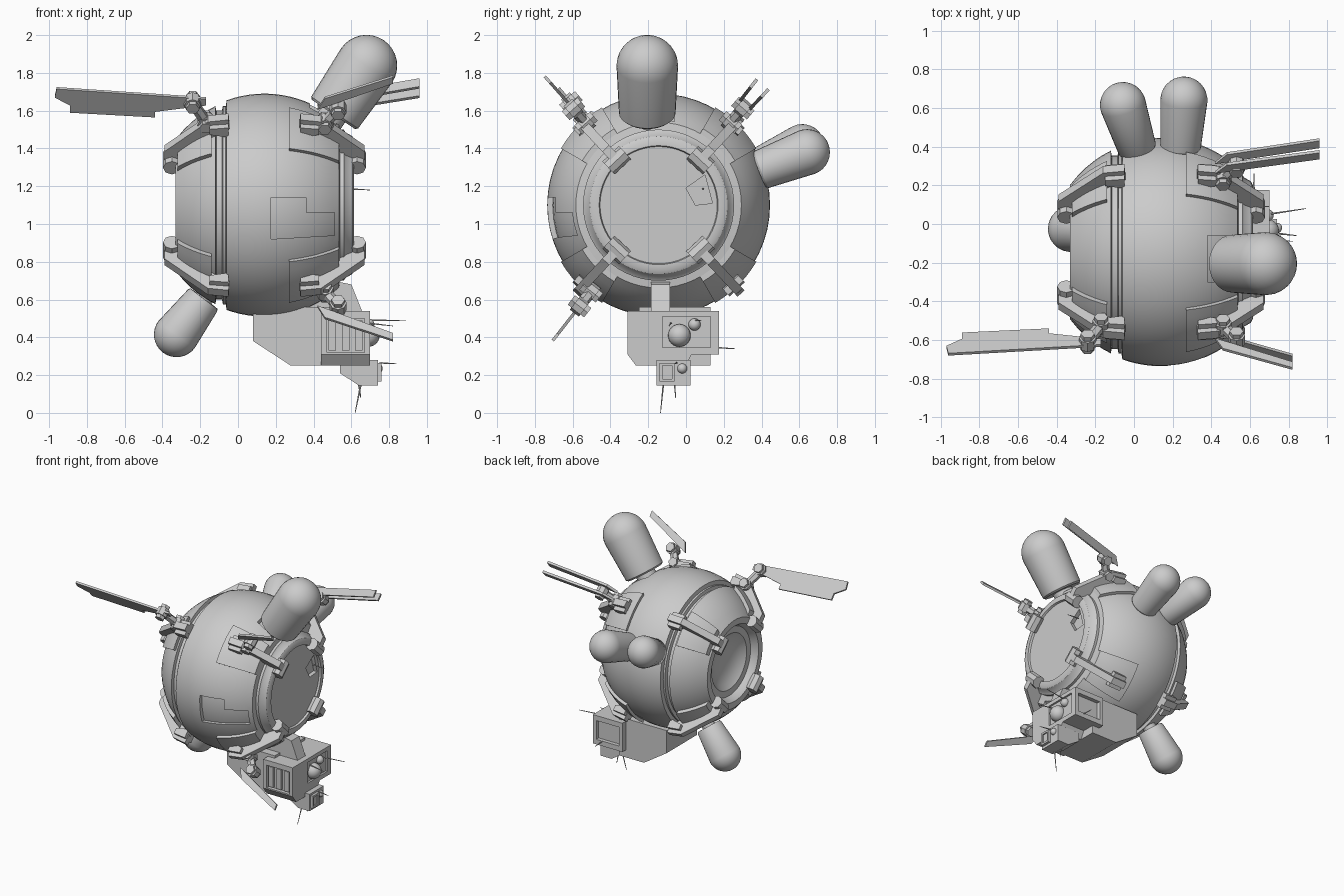
import bpy, bmesh
from math import sin, cos, pi, radians, sqrt
from mathutils import Vector, Matrix

if "Cube" in bpy.data.objects:
    bpy.data.objects.remove(bpy.data.objects["Cube"])

CY, CZ, CX, R = -0.145, 1.10, 0.14, 0.59      # hull centre and radius
HULL = Matrix.Translation((0, CY, CZ))


def finish(name, bm, mat=None):
    bmesh.ops.remove_doubles(bm, verts=bm.verts, dist=1e-5)
    bmesh.ops.recalc_face_normals(bm, faces=bm.faces)
    me = bpy.data.meshes.new(name)
    bm.to_mesh(me)
    bm.free()
    ob = bpy.data.objects.new(name, me)
    bpy.context.collection.objects.link(ob)
    if mat:
        ob.matrix_world = mat
    return ob


def revolve(name, prof, n=48, mat=None, a0=0, a1=2 * pi):
    """Turn (x, r) points about x; a partial turn is treated as a closed loop with caps."""
    bm = bmesh.new()
    full = a1 - a0 > 6.28
    rings = []
    for i in range(n + (0 if full else 1)):
        a = a0 + (a1 - a0) * i / n
        rings.append([bm.verts.new((x, r * cos(a), r * sin(a))) for x, r in prof])
    m = len(prof)
    for i in range(n):
        p, q = rings[i], rings[(i + 1) % len(rings)]
        for j in range(m - 1 if full else m):
            k = (j + 1) % m
            bm.faces.new((p[j], p[k], q[k], q[j]))
    if not full:
        bm.faces.new(rings[0])
        bm.faces.new(rings[-1])
    bmesh.ops.remove_doubles(bm, verts=bm.verts, dist=1e-5)
    return finish(name, bm, mat)


def prism(name, pts, f, w0, w1):
    """Extrude a 2D outline between w0 and w1, f maps (u, v, w) to space."""
    bm = bmesh.new()
    a = [bm.verts.new(f(u, v, w0)) for u, v in pts]
    b = [bm.verts.new(f(u, v, w1)) for u, v in pts]
    bm.faces.new(a)
    bm.faces.new(b)
    for i in range(len(pts)):
        j = (i + 1) % len(pts)
        bm.faces.new((a[i], a[j], b[j], b[i]))
    return finish(name, bm)


def box(name, x0, x1, y0, y1, z0, z1):
    return prism(name, [(x0, z0), (x1, z0), (x1, z1), (x0, z1)], XZ, y0, y1)


def along(p, q):
    d = Vector(q) - Vector(p)
    return Matrix.Translation(p) @ d.to_track_quat('X', 'Z').to_matrix().to_4x4(), d.length


def rod(name, p, q, r, n=8, tip=None):
    m, L = along(p, q)
    tip = r if tip is None else tip
    return revolve(name, [(0, 0), (0, r), (L, tip), (L, 0)], n, m)


def capsule(name, base, dome, r0, r1):
    m, L = along(base, dome)
    prof = [(-.12, 0), (-.12, r0 * .5), (0, r0 * .5), (0, r0 * .92), (.012, r0), (L, r1)]
    prof += [(L + r1 * sin(t * pi / 16), r1 * cos(t * pi / 16)) for t in range(1, 8)] + [(L + r1, 0)]
    return revolve(name, prof, 28, m)


def ball(name, c, r):
    bm = bmesh.new()
    bmesh.ops.create_uvsphere(bm, u_segments=20, v_segments=12, radius=r)
    return finish(name, bm, Matrix.Translation(c))


def cut(ob, cutter):
    md = ob.modifiers.new('cut', 'BOOLEAN')
    md.operation, md.object, md.solver = 'DIFFERENCE', cutter, 'EXACT'
    bpy.context.view_layer.objects.active = ob
    bpy.ops.object.modifier_apply(modifier=md.name)
    bpy.data.objects.remove(cutter)


def arc(x0, x1, rad, n):
    xs = [x0 + (x1 - x0) * i / n for i in range(n + 1)]
    return [(x, sqrt(rad * rad - (x - CX) ** 2)) for x in xs]


XZ = lambda u, v, w: Vector((u, w, v))
YZ = lambda u, v, w: Vector((w, u, v))


def radial(sy, sz, deg):
    """Map (x, radius, side offset) into the radial plane of one arm."""
    a = radians(deg)
    d = Vector((0, sy * cos(a), sz * sin(a)))
    t = Vector((1, 0, 0)).cross(d)
    return lambda x, r, w: Vector((x, CY, CZ)) + d * r + t * w


# Hull: left dish, groove, main ball, stepped right end
prof = [(-.22, 0), (-.225, .10), (-.25, .18), (-.28, .22), (-.28, .27), (-.31, .285), (-.33, .30)]
prof += arc(-.33, -.12, .585, 5) + [(-.115, .50), (-.085, .50), (-.08, .525), (-.065, .525)]
prof += arc(-.06, .535, R, 16) + [(.54, .40), (.56, .40), (.57, .385), (.605, .365), (.615, .345), (.615, .315),
                                  (.60, .31), (.60, 0)]
hull = revolve('hull', prof, 56, HULL)
cut(hull, prism('cutter', [(.175, .92), (.51, .94), (.51, 1.06), (.36, 1.06), (.36, 1.14), (.175, 1.14)], XZ, -.95, -.5))
cut(hull, box('cutter', .38, .52, -.30, -.06, 1.50, 1.85))
cut(hull, prism('cutter', [(0, 1.19), (.10, 1.26), (.14, 1.11), (.05, 1.10)], YZ, .57, .7))
inner = arc(0, .53, .562, 12)
revolve('inner_hull', [(0, 0)] + inner + [(.53, 0)], 48, HULL)

# Raised pads on the four diagonals at each end
for k in range(4):
    a = pi / 4 + k * pi / 2
    for side, x0, x1 in (('right', .27, .535), ('left', -.32, -.14)):
        loop = arc(x0, x1, .612, 6) + arc(x0, x1, .56, 3)[::-1]
        revolve(side + '_pad', loop, 6, HULL, a - .26, a + .26)

# Clamp arms: plate and end bolt, mirrored left and right
plate = [(-.39, .35), (-.39, .41), (-.16, .625), (-.05, .64), (-.045, .575), (-.12, .52), (-.33, .35)]
for sy in (-1, 1):
    for sz in (-1, 1):
        f = radial(sy, sz, 47)
        for side, m in (('left', lambda x: x), ('right', lambda x: .28 - x)):
            prism(side + '_arm', [(m(x), r) for x, r in plate], f, -.025, .025)
            prism(side + '_arm_foot', [(m(-.15), .56), (m(-.15), .60), (m(-.05), .61), (m(-.05), .54)], f, -.055, .055)
            rod(side + '_arm_bolt', f(m(-.35), .325, -.06), f(m(-.35), .325, .06), .047)


# Jointed antenna blades
def knuckle(f, p, q):
    for x, r in (p, q):
        rod('joint_bolt', f(x, r, -.055), f(x, r, .055), .036, 6)
        rod('joint_collar', f(x, r, -.03), f(x, r, .03), .045, 8)
    rod('joint_link', f(*p, 0), f(*q, 0), .03, 6)


f = radial(-1, 1, 49.5)
knuckle(f, (-.17, .58), (-.24, .715))
prism('long_blade', [(-.96, .815), (-.17, .745), (-.17, .70), (-.44, .656), (-.44, .617), (-.89, .65), (-.89, .70),
                     (-.97, .755)], f, -.008, .008)
short = [(.42, .68), (.82, .865), (.82, .91), (.46, .76)]
for sz, deg in ((1, 48.5), (-1, 52)):
    f = radial(-1, sz, deg)
    knuckle(f, (.46, .58), (.53, .68))
    prism('short_blade', short, f, -.008, .008)
f = radial(1, 1, 49)
knuckle(f, (.46, .58), (.53, .68))
for deg in (46.5, 52):
    prism('twin_blade', [(.42, .67), (.96, .79), (.96, .845), (.48, .74)], radial(1, 1, deg), -.009, .009)

# Tanks
capsule('top_tank', (.505, -.205, 1.58), (.68, -.205, 1.838), .15, .163)
capsule('back_tank_right', (.24, .39, 1.285), (.258, .64, 1.38), .105, .122)
capsule('back_tank_left', (.02, .38, 1.30), (-.057, .615, 1.41), .10, .119)
capsule('bottom_tank', (-.18, -.03, .605), (-.325, -.025, .415), .097, .12)

# Instrument box under the hull
prism('box_rear', [(.08, .56), (.08, .38), (.28, .25), (.5, .25), (.5, .56)], XZ, -.25, .13)
unit = prism('box_front', [(-.31, .54), (-.31, .31), (-.265, .25), (.0, .25), (.03, .31), (.175, .31), (.175, .54)],
             YZ, .44, .70)
cut(unit, box('cutter', .47, .67, -.4, -.28, .32, .50))
cut(unit, box('cutter', .47, .67, .145, .3, .35, .50))
cut(unit, box('cutter', .685, .8, -.125, .13, .345, .51))
for x in (.48, .55, .62):
    box('box_slat', x, x + .04, -.30, -.27, .33, .49)
prism('hanger', [(.36, .53), (.66, .53), (.60, .68), (.50, .70), (.36, .62)], XZ, -.185, -.085)
ball('large_lens', (.69, -.035, .41), .06)
ball('small_lens', (.69, .045, .468), .032)

# Small lower pod
prism('lower_pod', [(.54, .28), (.54, .21), (.64, .145), (.74, .145), (.74, .28)], XZ, -.155, .025)
pod = box('pod_nose', .73, .76, -.14, -.06, .165, .265)
cut(pod, box('cutter', .75, .8, -.125, -.075, .18, .25))
ball('pod_lens', (.74, -.02, .235), .026)

# Thin aerials
for p, q in (((.69, .05, .49), (.89, .08, .49)), ((.69, -.08, .475), (.82, -.09, .46)), ((.75, -.05, .265), (.84, -.06, .26)),
             ((.65, -.12, .15), (.62, -.135, 0)), ((.64, -.06, .15), (.65, -.055, .08)),
             ((.62, .17, .345), (.62, .26, .34)), ((.60, .09, 1.185), (.70, .09, 1.18))):
    rod('aerial', p, q, .005, 6, .002)

# Smooth curved parts, keep hard edges
bpy.ops.object.select_all(action='SELECT')
bpy.context.view_layer.objects.active = hull
bpy.ops.object.shade_smooth_by_angle(angle=radians(30))
